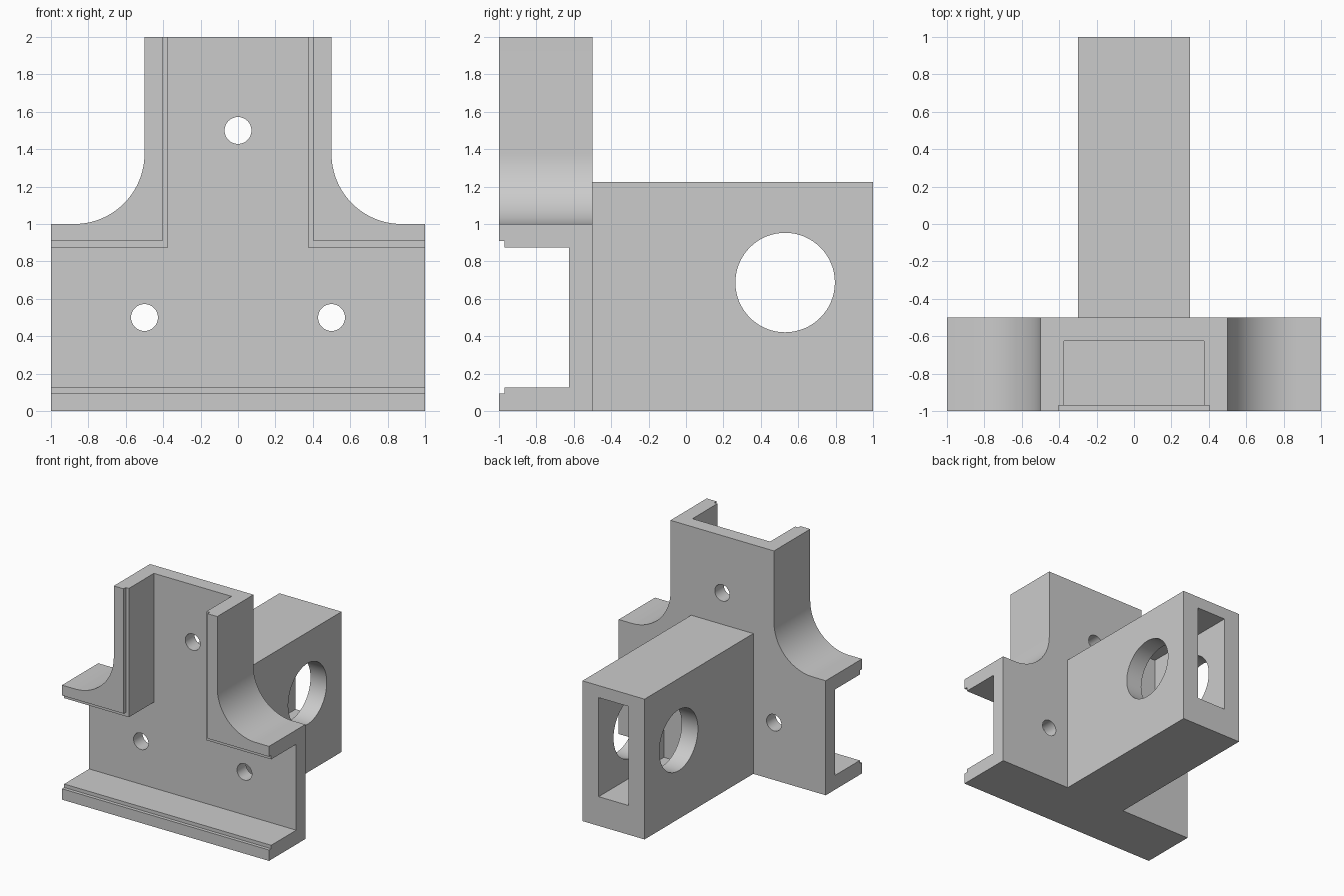
import bpy
from math import cos, sin, pi, radians
from mathutils import Matrix
import bmesh

if "Cube" in bpy.data.objects:
    bpy.data.objects.remove(bpy.data.objects["Cube"])

grey = bpy.data.materials.new("plain grey")
grey.use_nodes = True
colour = (0.6, 0.6, 0.6, 1)
grey.diffuse_color = colour
grey.node_tree.nodes["Principled BSDF"].inputs["Base Color"].default_value = colour


def make(name, bm):
    bmesh.ops.recalc_face_normals(bm, faces=bm.faces)
    mesh = bpy.data.meshes.new(name)
    bm.to_mesh(mesh)
    bm.free()
    mesh.materials.append(grey)
    obj = bpy.data.objects.new(name, mesh)
    bpy.context.collection.objects.link(obj)
    return obj


def prism(name, outline, y0, y1):
    """Extrude an (x, z) outline from y0 to y1."""
    bm = bmesh.new()
    face = bm.faces.new([bm.verts.new((x, y0, z)) for x, z in outline])
    side = bmesh.ops.extrude_face_region(bm, geom=[face])["geom"]
    verts = [v for v in side if isinstance(v, bmesh.types.BMVert)]
    bmesh.ops.translate(bm, verts=verts, vec=(0, y1 - y0, 0))
    return make(name, bm)


def box(name, x, y0, y1, z0, z1):
    return prism(name, [(-x, z0), (x, z0), (x, z1), (-x, z1)], y0, y1)


def cylinder(name, centre, radius, length, axis, segments):
    bm = bmesh.new()
    turn = Matrix.Rotation(pi / 2, 4, axis)
    bmesh.ops.create_cone(bm, cap_ends=True, segments=segments, radius1=radius,
                          radius2=radius, depth=length,
                          matrix=Matrix.Translation(centre) @ turn)
    return make(name, bm)


def tee(half_width, low, high, reach, top):
    """Outline of an inverted T channel."""
    right = [(reach, low), (reach, high), (half_width, high), (half_width, top)]
    return right + [(-x, z) for x, z in reversed(right)]


# Bracket body: inverted T with concave shoulder fillets
R = 0.375
arc = [(0.5 + R - R * sin(a), 1 + R - R * cos(a))
       for a in (pi / 2 * i / 24 for i in range(25))]
right = [(1, 0), (1, 1)] + arc + [(0.5, 2)]
body = prism("bracket", right + [(-x, z) for x, z in reversed(right)], -1, -0.5)

# Rear arm, fused to the plate
arm = box("rear_arm", 0.3, -0.55, 1, 0, 1.225)

# Channel, stepped lip, screw holes, arm slot and cross bore
cutters = [
    prism("channel_cutter", tee(0.375, 0.125, 0.875, 1.1, 2.1), -1.1, -0.625),
    prism("lip_cutter", tee(0.405, 0.095, 0.91, 1.1, 2.1), -1.2, -0.97),
    box("slot_cutter", 0.143, 0.1, 1.1, 0.255, 1.12),
    cylinder("bore_cutter", (0, 0.53, 0.687), 0.266, 1, 'Y', 64),
]
for x, z in ((-0.5, 0.5), (0.5, 0.5), (0, 1.5)):
    cutters.append(cylinder("screw_cutter", (x, -0.55, z), 0.072, 0.3, 'X', 32))

for tool in [arm] + cutters:
    mod = body.modifiers.new(tool.name, 'BOOLEAN')
    mod.operation = 'UNION' if tool == arm else 'DIFFERENCE'
    mod.solver = 'EXACT'
    mod.object = tool

# Bake the modifiers and remove the helpers
graph = bpy.context.evaluated_depsgraph_get()
mesh = bpy.data.meshes.new_from_object(body.evaluated_get(graph))
body.modifiers.clear()
body.data = mesh
for tool in [arm] + cutters:
    bpy.data.objects.remove(tool)

bpy.ops.object.select_all(action='DESELECT')
body.select_set(True)
bpy.context.view_layer.objects.active = body
bpy.ops.object.shade_smooth_by_angle(angle=radians(30))
